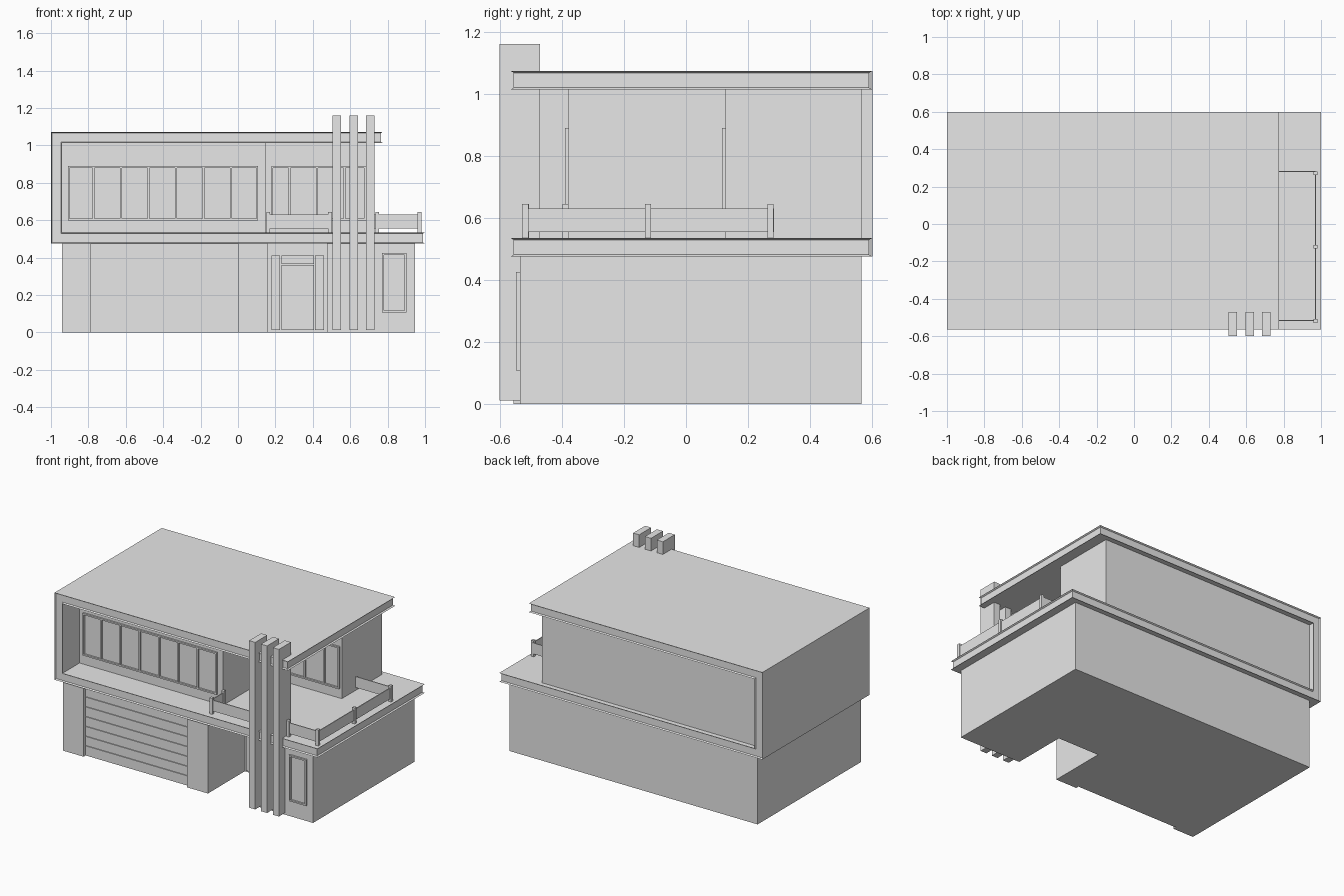
import bpy, bmesh

if "Cube" in bpy.data.objects:
    bpy.data.objects.remove(bpy.data.objects["Cube"])

grey = bpy.data.materials.new("plain grey")
grey.diffuse_color = (0.8, 0.8, 0.8, 1)
grey.use_nodes = True
grey.node_tree.nodes["Principled BSDF"].inputs["Base Color"].default_value = grey.diffuse_color


def add_box(bm, x0, x1, y0, y1, z0, z1):
    v = bmesh.ops.create_cube(bm, size=1)["verts"]
    for p in v:
        p.co = (x0 if p.co.x < 0 else x1, y0 if p.co.y < 0 else y1, z0 if p.co.z < 0 else z1)


def finish(name, bm):
    bmesh.ops.recalc_face_normals(bm, faces=bm.faces[:])
    me = bpy.data.meshes.new(name)
    bm.to_mesh(me)
    bm.free()
    me.materials.append(grey)
    ob = bpy.data.objects.new(name, me)
    bpy.context.collection.objects.link(ob)
    return ob


def boxes(name, *items):
    bm = bmesh.new()
    for b in items:
        add_box(bm, *b)
    return finish(name, bm)


def extrude_outline(points, offset):
    bm = bmesh.new()
    face = bm.faces.new([bm.verts.new(p) for p in points])
    new = bmesh.ops.extrude_face_region(bm, geom=[face])["geom"]
    bmesh.ops.translate(bm, vec=offset, verts=[g for g in new if isinstance(g, bmesh.types.BMVert)])
    bmesh.ops.recalc_face_normals(bm, faces=bm.faces[:])
    return bm


# Ground floor with recessed garage bay and entrance notch
plan = [(-.94, .565), (-.94, -.555), (-.785, -.555), (-.785, -.53), (0, -.53), (0, -.555),
        (.16, -.555), (.16, -.155), (.475, -.155), (.475, -.535), (.945, -.535), (.945, .565)]
finish("ground_floor", extrude_outline([(x, y, 0) for x, y in plan], (0, 0, .476)))

# Garage door panels with narrow seams between
seams = [0, .07, .135, .203, .27, .338, .405, .477]
boxes("garage_door", *[(-.784, -.001, -.536, -.529, a + .002, b - .002)
                       for a, b in zip(seams, seams[1:])])

# C-shaped shell: floor slab, left wall and roof, with a recessed band on its edges
shell = [(1, .475), (1, .535), (-.94, .535), (-.94, 1.013), (.775, 1.013),
         (.775, 1.073), (-1, 1.073), (-1, .475)]
bm = extrude_outline([(x, -.565, z) for x, z in shell], (0, 1.165, 0))
band = [f for f in bm.faces if abs(f.normal.y) > .9
        or (f.normal.x > .9 and f.calc_center_median().x > .7)]
bmesh.ops.inset_region(bm, faces=band, thickness=.006, depth=-.01, use_even_offset=True)
finish("roof_and_slab_shell", bm)

# Upper storey, left block further forward than the right one
upper = [(-.945, .565), (-.945, -.378), (.15, -.378), (.15, .128), (.70, .128), (.70, .565)]
finish("upper_walls", extrude_outline([(x, y, .53) for x, y in upper], (0, 0, .487)))


def window(name, x0, x1, z0, z1, y, bars=(), w=.01, d=.012):
    """Raised frame with upright bars in front of a wall at y."""
    parts = [(x0, x0 + w, y - d, y + .002, z0, z1), (x1 - w, x1, y - d, y + .002, z0, z1),
             (x0 + w, x1 - w, y - d, y + .002, z0, z0 + w), (x0 + w, x1 - w, y - d, y + .002, z1 - w, z1)]
    parts += [(b - w / 2, b + w / 2, y - d * .9, y + .002, z0 + w, z1 - w) for b in bars]
    return boxes(name, *parts)


window("left_window_band", -.91, .108, .60, .89, -.378, [-.772 + .147 * i for i in range(6)])
window("right_window_band", .178, .685, .60, .89, .128, [.275, .422, .57])
window("side_room_window", .77, .9, .108, .425, -.535)

# Entrance: door, side lights and transom as raised panels
boxes("front_door", (.232, .405, -.165, -.154, .012, .36))
boxes("door_transom", (.232, .405, -.165, -.154, .366, .412))
boxes("door_side_lights", (.178, .224, -.165, -.154, .012, .412), (.412, .46, -.165, -.154, .012, .412))

# Three tall fins rising past the roof
boxes("front_fins", *[(x, x + .046, -.6, -.47, .012, 1.16) for x in (.505, .595, .685)])

# Balcony railing: thin panels and short posts
t = .003
boxes("railing_panels",
      (.16 - t, .16 + t, -.515, -.378, .555, .63),
      (.16, .495, -.515 - t, -.515 + t, .555, .63),
      (.745, .97, -.515 - t, -.515 + t, .555, .63),
      (.97 - t, .97 + t, -.515, .28, .555, .63),
      (.70, .97, .28 - t, .28 + t, .555, .63))
posts = [(.162, -.388), (.162, -.515), (.492, -.515), (.745, -.515),
         (.97, -.518), (.97, -.122), (.97, .272)]
boxes("railing_posts", *[(x - .01, x + .01, y - .01, y + .01, .534, .645) for x, y in posts])
